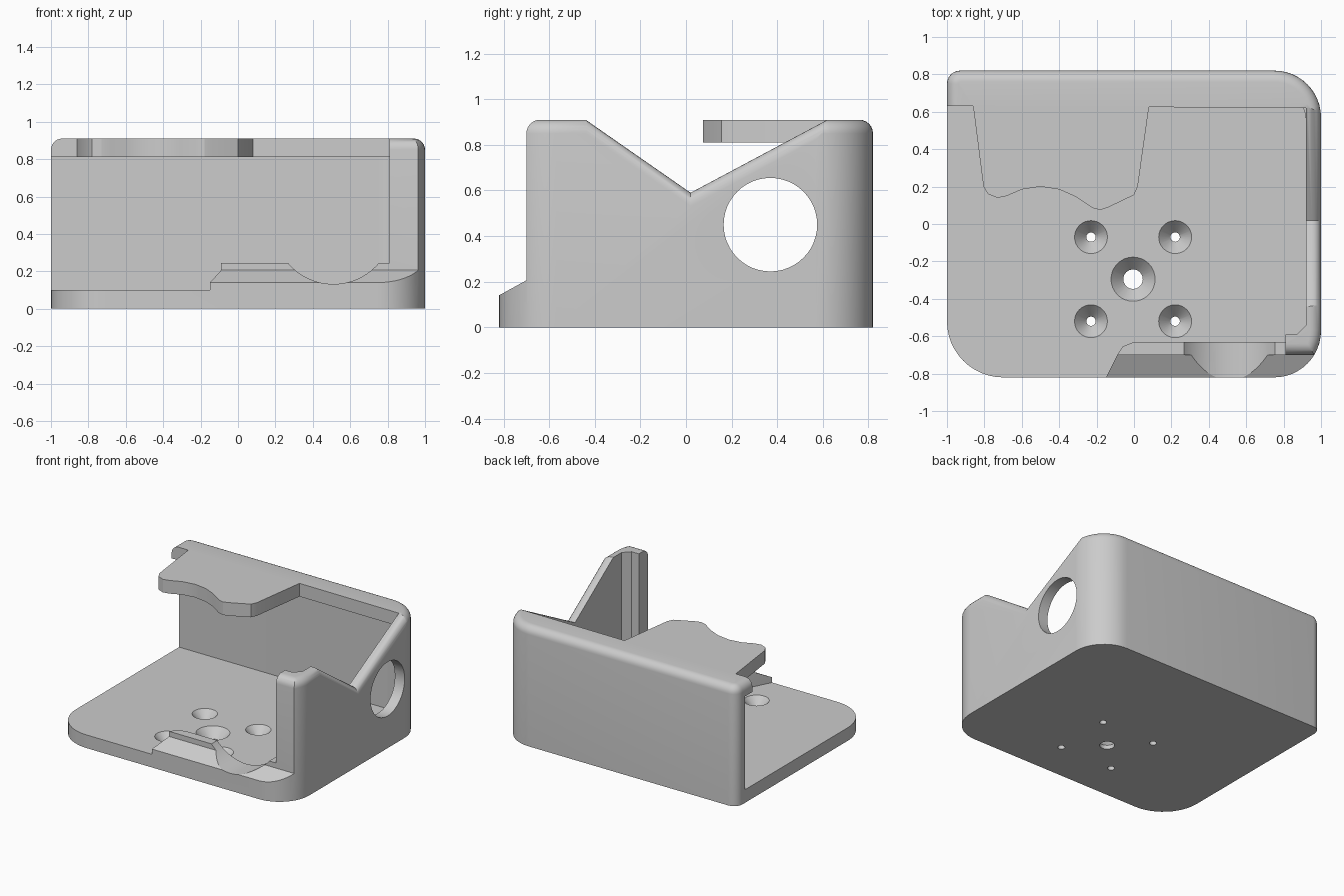
import bpy
import bmesh
from math import sin, cos, radians

start_cube = bpy.data.objects.get("Cube")
if start_cube:
    bpy.data.objects.remove(start_cube, do_unlink=True)

# Single grey material
grey = bpy.data.materials.new("plain grey")
grey.use_nodes = True
grey.diffuse_color = (0.6, 0.6, 0.6, 1)
grey.node_tree.nodes["Principled BSDF"].inputs["Base Color"].default_value = (0.6, 0.6, 0.6, 1)


def loft(name, rings, bevel=0):
    """Closed solid through rings of equal length; bevel rounds the last ring."""
    bm = bmesh.new()
    loops = [[bm.verts.new(p) for p in ring] for ring in rings]
    count = len(rings[0])
    for lower, upper in zip(loops, loops[1:]):
        for i in range(count):
            j = (i + 1) % count
            bm.faces.new((lower[i], lower[j], upper[j], upper[i]))
    bm.faces.new(loops[0][::-1])
    cap = bm.faces.new(loops[-1])
    bmesh.ops.recalc_face_normals(bm, faces=bm.faces[:])
    if bevel:
        bmesh.ops.bevel(bm, geom=list(cap.edges), offset=bevel, segments=6,
                        profile=0.5, affect='EDGES', clamp_overlap=True)
    mesh = bpy.data.meshes.new(name)
    bm.to_mesh(mesh)
    bm.free()
    mesh.materials.append(grey)
    obj = bpy.data.objects.new(name, mesh)
    bpy.context.collection.objects.link(obj)
    return obj


def prism(name, points, low, high, axis="z", bevel=0):
    place = {"x": lambda u, v, w: (w, u, v),
             "y": lambda u, v, w: (u, w, v),
             "z": lambda u, v, w: (u, v, w)}[axis]
    return loft(name, [[place(u, v, w) for u, v in points] for w in (low, high)], bevel)


def arc(cx, cy, r, a0, a1, steps=12):
    angles = [radians(a0 + (a1 - a0) * i / steps) for i in range(steps + 1)]
    return [(cx + r * cos(a), cy + r * sin(a)) for a in angles]


def cut(cutter):
    cutter.hide_render = True
    mod = housing.modifiers.new(cutter.name, 'BOOLEAN')
    mod.operation = 'DIFFERENCE'
    mod.solver = 'EXACT'
    mod.object = cutter
    bpy.context.view_layer.objects.active = housing
    bpy.ops.object.modifier_apply(modifier=mod.name)
    bpy.data.objects.remove(cutter, do_unlink=True)


# Solid housing with rounded corners and rounded top rim
outline = (arc(-0.7, -0.52, 0.3, 180, 270) + arc(0.75, -0.57, 0.25, 270, 360)
           + arc(0.75, 0.57, 0.25, 0, 90) + arc(-0.93, 0.75, 0.07, 90, 180, 6))
housing = prism("housing", outline, 0, 0.91, bevel=0.06)

# Sloped front lip and the flat post face above it
front = ([(-1, 0.041), (-0.7, 0.206)] + arc(-0.64, 0.85, 0.06, 180, 90, 6)
         + [(-0.64, 1.2), (-1, 1.2)])
cut(prism("front_cutter", front, -1.2, 1.2, "x"))

# Cavity beneath the roof, open to the left
inner_front = [(-1.2, -1), (-0.25, -1), (-0.15, -0.82), (-0.09, -0.7),
               (-0.06, -0.655), (0, -0.63), (0.81, -0.63), (0.81, -0.59),
               (0.87, -0.59), (0.92, -0.54)]
cavity = inner_front + arc(0.75, 0.55, 0.17, 0, 90, 8) + [(-1.2, 0.72)]
cut(prism("cavity_cutter", cavity, 0.1, 0.81))

# Roof opening, leaving the wavy tab attached to the back strip
tab = [(0.92, 0.62), (0.08, 0.625), (0.02, 0.2), (0, 0.155), (-0.14, 0.088),
       (-0.18, 0.075), (-0.22, 0.085), (-0.31, 0.145), (-0.4, 0.185), (-0.5, 0.2),
       (-0.6, 0.185), (-0.68, 0.15), (-0.73, 0.14), (-0.78, 0.16), (-0.805, 0.2),
       (-0.86, 0.63), (-1.2, 0.63)]
cut(prism("roof_cutter", inner_front + tab, 0.5, 1.2))

# Open front above the lip, left of the post
cut(prism("front_opening_cutter", [(-1.2, -1), (0.81, -1), (0.81, -0.58), (-1.2, -0.58)],
          0.245, 1.2))

# Round scoop in the lip
cut(prism("scoop_cutter", arc(0.51, 0.45, 0.318, 219, 321, 24), -1, -0.6, "y"))

# V notch in the right wall, with a rounded outer edge
rings = []
steps = [(0.85, 0)]
for i in range(7):
    a = radians(15 * i)
    steps.append((0.95 + 0.05 * sin(a), 0.059 * (1 - cos(a))))
steps.append((1.1, 0.059))
for x, drop in steps:
    low = 0.59 - drop
    rise = 0.5
    rings.append([(x, 0.02, low), (x, 0.02 + rise / 0.533, low + rise),
                  (x, 0.02 - rise / 0.696, low + rise)])
cut(loft("notch_cutter", rings))

# Round port in the right wall
cut(prism("port_cutter", arc(0.37, 0.45, 0.205, 0, 352.5, 47), 0.8, 1.2, "x"))

# Countersunk screw holes in the floor
holes = [(x, y, 0.025, 0.088) for x in (-0.23, 0.22) for y in (-0.07, -0.52)]
for x, y, small, big in holes + [(-0.005, -0.295, 0.052, 0.118)]:
    profile = [(small, -0.1), (small, 0.03), (big, 0.1), (big, 0.15)]
    cut(loft("screw_cutter", [[(u, v, z) for u, v in arc(x, y, r, 0, 348.75, 31)]
                              for r, z in profile]))

# Smooth curves, sharp edges
bpy.ops.object.select_all(action='DESELECT')
housing.select_set(True)
bpy.context.view_layer.objects.active = housing
bpy.ops.object.shade_smooth_by_angle(angle=radians(30))
